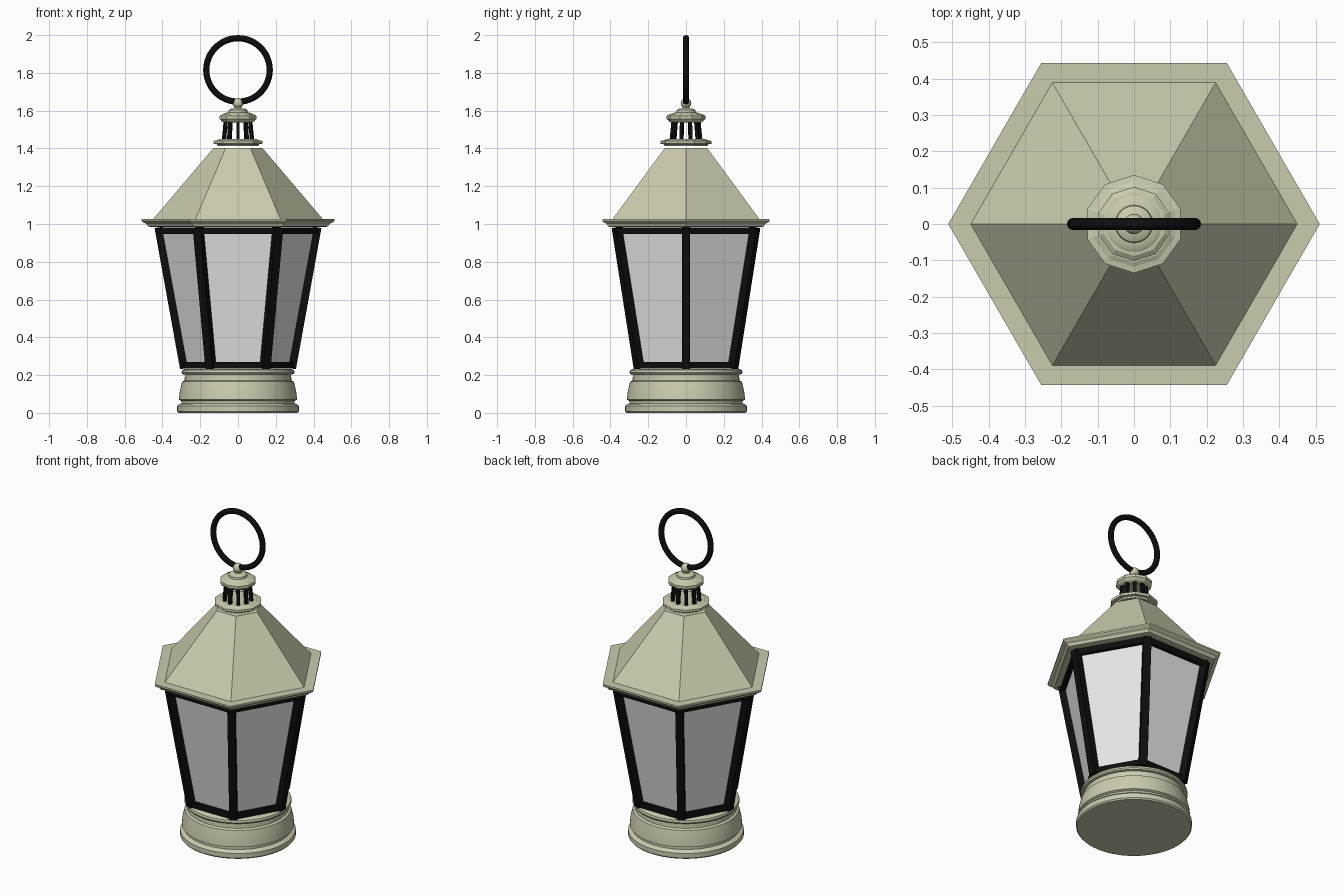
import bpy, bmesh, math
from mathutils import Vector

if "Cube" in bpy.data.objects:
    bpy.data.objects.remove(bpy.data.objects["Cube"])


def material(name, rgb):
    m = bpy.data.materials.new(name)
    m.diffuse_color = (*rgb, 1)
    m.use_nodes = True
    m.node_tree.nodes["Principled BSDF"].inputs["Base Color"].default_value = m.diffuse_color
    return m


STONE = material("pale_olive_metal", (0.60, 0.595, 0.425))
BLACK = material("black_iron", (0.004, 0.004, 0.004))
GLASS = material("frosted_glass", (0.80, 0.80, 0.80))


def finish(name, bm, mat, smooth=False):
    bmesh.ops.recalc_face_normals(bm, faces=bm.faces[:])
    me = bpy.data.meshes.new(name)
    bm.to_mesh(me)
    bm.free()
    me.materials.append(mat)
    ob = bpy.data.objects.new(name, me)
    bpy.context.collection.objects.link(ob)
    if smooth:
        bpy.ops.object.select_all(action='DESELECT')
        ob.select_set(True)
        bpy.context.view_layer.objects.active = ob
        bpy.ops.object.shade_smooth_by_angle(angle=math.radians(35))
    return ob


def lathe(name, profile, sides, mat, phase=0.0, smooth=False):
    """Closed solid from (radius, z) points, capped at both ends."""
    bm = bmesh.new()
    rings = []
    for r, z in profile:
        rings.append([bm.verts.new((r * math.cos(phase + math.tau * i / sides),
                                    r * math.sin(phase + math.tau * i / sides), z))
                      for i in range(sides)])
    for a, b in zip(rings, rings[1:]):
        for i in range(sides):
            j = (i + 1) % sides
            bm.faces.new((a[i], a[j], b[j], b[i]))
    bm.faces.new(rings[0][::-1])
    bm.faces.new(rings[-1])
    return finish(name, bm, mat, smooth)


def add_bar(bm, p, q, out, half):
    """Square bar from p to q with one side facing out."""
    axis = (q - p).normalized()
    side = axis.cross(out).normalized() * half
    up = side.cross(axis).normalized() * half
    ends = [[bm.verts.new(c + side * s + up * u)
             for s, u in ((-1, -1), (1, -1), (1, 1), (-1, 1))] for c in (p, q)]
    for i in range(4):
        j = (i + 1) % 4
        bm.faces.new((ends[0][i], ends[0][j], ends[1][j], ends[1][i]))
    bm.faces.new(ends[0][::-1])
    bm.faces.new(ends[1])


def polar(r, angle, z):
    return Vector((r * math.cos(angle), r * math.sin(angle), z))


# round moulded base
lathe("base", [(0.315, 0), (0.322, 0.008), (0.322, 0.036), (0.312, 0.046),
               (0.300, 0.05), (0.300, 0.064), (0.313, 0.07), (0.308, 0.115),
               (0.296, 0.165), (0.283, 0.172), (0.281, 0.202), (0.294, 0.205),
               (0.299, 0.213), (0.296, 0.226), (0.285, 0.232)],
      64, STONE, smooth=True)

# six-sided tapered glass body
Z0, Z1, R0, R1 = 0.235, 0.982, 0.285, 0.420
lathe("glass_panes", [(R0 - 0.005, Z0 + 0.005), (R1 - 0.005, Z1 - 0.005)], 6, GLASS)

# black frame: corner posts plus top and bottom rails
bm = bmesh.new()
for i in range(6):
    a, b = math.tau * i / 6, math.tau * (i + 1) / 6
    add_bar(bm, polar(R0, a, Z0), polar(R1, a, Z1), polar(1, a, 0), 0.022)
    for z in (Z0 + 0.017, Z1 - 0.017):
        r = R0 + (R1 - R0) * (z - Z0) / (Z1 - Z0)
        add_bar(bm, polar(r, a, z), polar(r, b, z), polar(1, (a + b) / 2, 0), 0.017)
finish("window_frame", bm, BLACK)

# six-sided roof with stepped eave
lathe("roof", [(0.465, 0.985), (0.476, 0.987), (0.484, 1.0), (0.502, 1.008),
               (0.511, 1.016), (0.511, 1.026), (0.449, 1.026), (0.130, 1.402)],
      6, STONE)

# vent collar, balusters and cap
UP = math.pi / 2
lathe("vent_collar", [(0.113, 1.413), (0.117, 1.422), (0.135, 1.425),
                      (0.135, 1.440), (0.118, 1.443), (0.105, 1.449)],
      10, STONE, UP)
bm = bmesh.new()
for i in range(10):
    a = UP + math.tau * i / 10
    add_bar(bm, polar(0.078, a, 1.445), polar(0.068, a, 1.545), polar(1, a, 0), 0.009)
finish("vent_bars", bm, BLACK)
lathe("vent_cap", [(0.078, 1.537), (0.090, 1.543), (0.102, 1.556), (0.102, 1.572),
                   (0.088, 1.582), (0.055, 1.586)], 10, STONE, UP)

# finial with ball that holds the ring
lathe("finial", [(0.078, 1.582), (0.070, 1.588), (0.052, 1.591), (0.050, 1.603),
                 (0.038, 1.610), (0.020, 1.613), (0.017, 1.625)],
      32, STONE, smooth=True)
bm = bmesh.new()
bmesh.ops.create_uvsphere(bm, u_segments=24, v_segments=12, radius=0.028)
bmesh.ops.translate(bm, verts=bm.verts[:], vec=(0, 0, 1.64))
finish("finial_ball", bm, STONE, True)

# carrying ring
bpy.ops.mesh.primitive_torus_add(major_segments=48, minor_segments=12,
                                 major_radius=0.168, minor_radius=0.0165,
                                 location=(0, 0, 1.8155), rotation=(math.pi / 2, 0, 0))
ring = bpy.context.object
ring.name = "carrying_ring"
ring.data.materials.append(BLACK)
bpy.ops.object.shade_smooth_by_angle(angle=math.radians(40))
